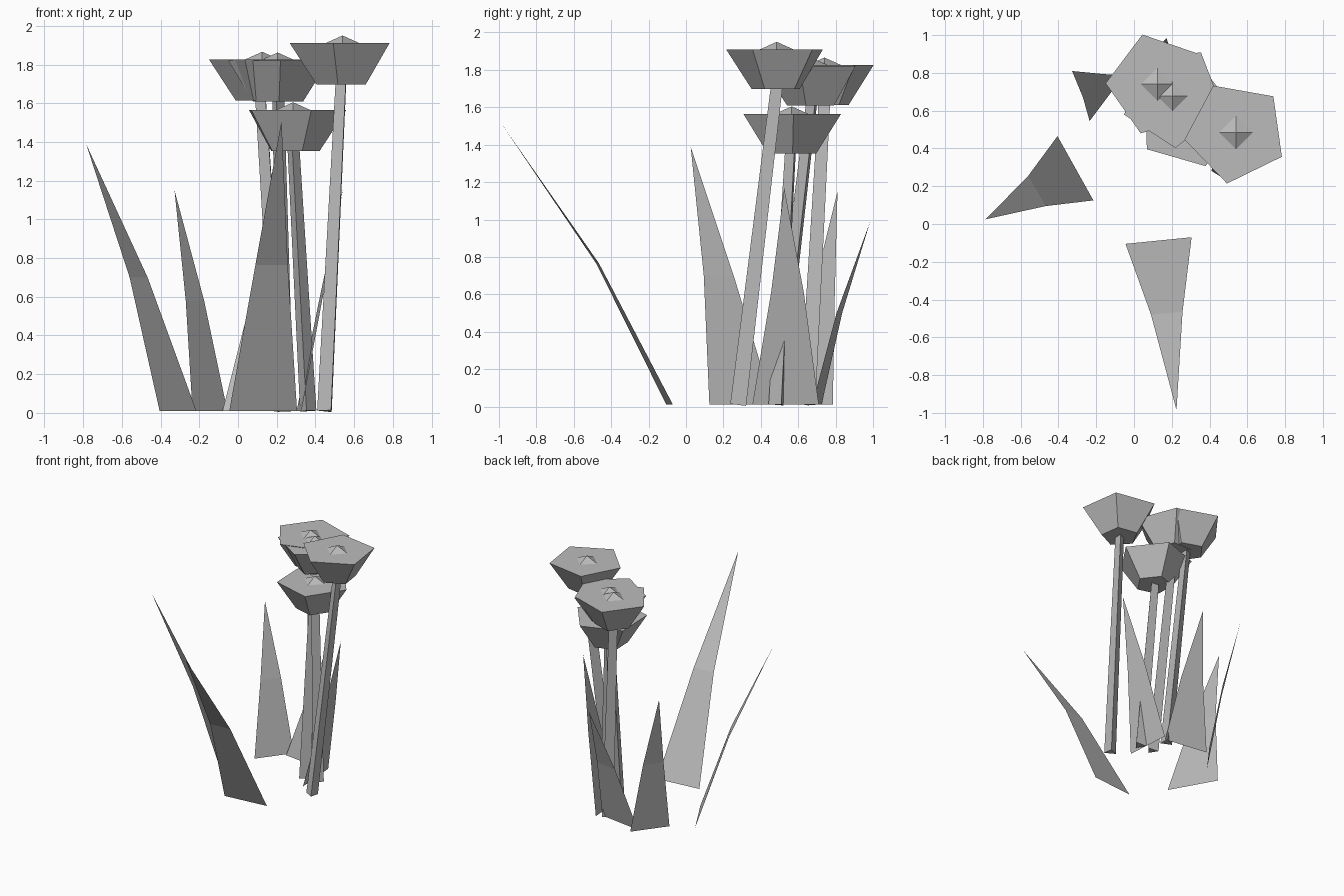
import bpy
import bmesh
from math import cos, sin, radians
from mathutils import Vector

cube = bpy.data.objects.get("Cube")
if cube:
    bpy.data.objects.remove(cube)

grey = bpy.data.materials.new("plain grey")
grey.use_nodes = True
COLOUR = (0.5, 0.5, 0.5, 1)
grey.diffuse_color = COLOUR
grey.node_tree.nodes["Principled BSDF"].inputs["Base Color"].default_value = COLOUR


def finish(bm, name):
    bmesh.ops.recalc_face_normals(bm, faces=bm.faces)
    mesh = bpy.data.meshes.new(name)
    bm.to_mesh(mesh)
    bm.free()
    mesh.materials.append(grey)
    obj = bpy.data.objects.new(name, mesh)
    bpy.context.collection.objects.link(obj)


def prism(name, sides, angle, low, r_low, high, r_high, tilt=False):
    """Tapered solid between two centres; tilt squares its ends to its axis."""
    low, high = Vector(low), Vector(high)
    slope = (high - low) / (high.z - low.z)
    bm = bmesh.new()
    rings = []
    for centre, r in ((low, r_low), (high, r_high)):
        if r == 0:
            rings.append([bm.verts.new(centre)] * sides)
            continue
        ring = []
        for i in range(sides):
            a = radians(angle + i * 360 / sides)
            p = Vector((r * cos(a), r * sin(a), 0))
            if tilt:
                p.z = -p.dot(slope)
            ring.append(bm.verts.new(centre + p))
        rings.append(ring)
        bm.faces.new(ring)
    for i in range(sides):
        j = (i + 1) % sides
        quad = [rings[0][i], rings[0][j], rings[1][j], rings[1][i]]
        bm.faces.new(list(dict.fromkeys(quad)))
    finish(bm, name)


def leaf(name, base, mid, tip):
    """Flat blade, bent once on its way to a point."""
    bm = bmesh.new()
    a, b, c, d, t = [bm.verts.new(p) for p in (*base, *mid, tip)]
    bm.faces.new((a, b, d, c))
    bm.faces.new((c, d, t))
    finish(bm, name)


# Flowers: head centre, rim height, head turn, stem foot, stem turn
flowers = {
    "tall": ((0.54, 0.485), 1.91, 44, (0.458, 0.28), 178),
    "back": ((0.125, 0.74), 1.826, 35, (0.235, 0.65), 178),
    "middle": ((0.205, 0.677), 1.822, 57, (0.242, 0.489), 20),
    "low": ((0.285, 0.565), 1.565, 2, (0.36, 0.49), -97),
}
for name, (head, rim, turn, foot, stem_turn) in flowers.items():
    cup = rim - 0.213
    prism(name + "_stem", 3, stem_turn, (*foot, 0.01), 0.049,
          (*head, cup + 0.01), 0.036, tilt=True)
    prism(name + "_flower_head", 5, turn, (*head, cup), 0.136, (*head, rim), 0.275)
    prism(name + "_flower_centre", 4, 0, (*head, rim - 0.005), 0.1, (*head, rim + 0.04), 0)

# Leaves: base pair, bend pair, tip
leaf("front_leaf", ((-0.045, -0.105, 0.01), (0.305, -0.07, 0.01)),
     ((0.09, -0.48, 0.765), (0.257, -0.465, 0.765)), (0.225, -0.985, 1.51))
leaf("side_leaf", ((-0.405, 0.465, 0.01), (-0.215, 0.125, 0.01)),
     ((-0.56, 0.255, 0.7), (-0.467, 0.095, 0.7)), (-0.785, 0.025, 1.39))
leaf("rear_side_leaf", ((-0.235, 0.545, 0.01), (-0.055, 0.785, 0.01)),
     ((-0.27, 0.67, 0.58), (-0.175, 0.795, 0.58)), (-0.328, 0.81, 1.15))
leaf("rear_leaf", ((-0.08, 0.725, 0.01), (0.27, 0.675, 0.01)),
     ((0.045, 0.835, 0.5), (0.225, 0.805, 0.5)), (0.172, 0.985, 0.99))
leaf("right_leaf", ((0.328, 0.355, 0.01), (0.303, 0.71, 0.01)),
     ((0.44, 0.455, 0.61), (0.425, 0.63, 0.61)), (0.545, 0.525, 1.17))
